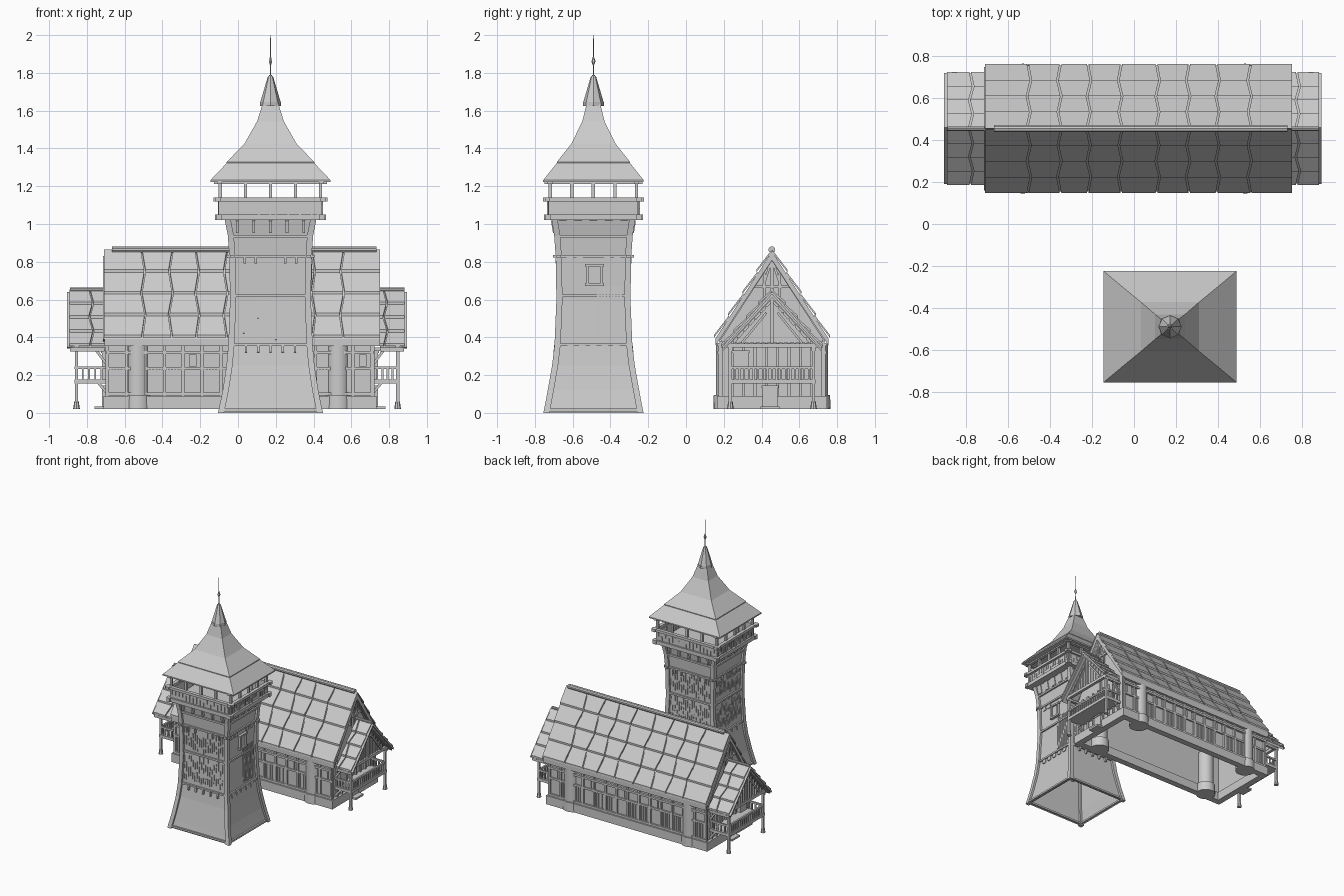
import bpy, bmesh, math, random
from mathutils import Vector, Matrix

if "Cube" in bpy.data.objects:
    bpy.data.objects.remove(bpy.data.objects["Cube"])

random.seed(4)


class Part:
    """Collects simple solids into one named object."""

    def __init__(self, name):
        self.name, self.bm = name, bmesh.new()

    def box(self, x0, x1, y0, y1, z0, z1):
        m = Matrix.Translation(((x0 + x1) / 2, (y0 + y1) / 2, (z0 + z1) / 2))
        m = m @ Matrix.Diagonal((abs(x1 - x0), abs(y1 - y0), abs(z1 - z0), 1))
        bmesh.ops.create_cube(self.bm, size=1, matrix=m)

    def beam(self, p, q, w, h=None):
        p, q = Vector(p), Vector(q)
        d = q - p
        m = Matrix.Translation((p + q) / 2) @ d.to_track_quat('Z', 'Y').to_matrix().to_4x4()
        bmesh.ops.create_cube(self.bm, size=1, matrix=m @ Matrix.Diagonal((w, h or w, d.length, 1)))

    def cone(self, p, q, r1, r2, n):
        p, q = Vector(p), Vector(q)
        d = q - p
        m = Matrix.Translation((p + q) / 2) @ d.to_track_quat('Z', 'Y').to_matrix().to_4x4()
        bmesh.ops.create_cone(self.bm, cap_ends=True, segments=n, radius1=r1, radius2=r2, depth=d.length, matrix=m)

    def loft(self, rings, caps=True):
        vs = [[self.bm.verts.new(p) for p in r] for r in rings]
        for a, b in zip(vs, vs[1:]):
            for i in range(len(a)):
                j = (i + 1) % len(a)
                self.bm.faces.new((a[i], a[j], b[j], b[i]))
        if caps:
            self.bm.faces.new(vs[0][::-1])
            self.bm.faces.new(vs[-1])

    def prism(self, yz, x0, x1):
        self.loft([[(x, y, z) for y, z in yz] for x in (x0, x1)])

    def done(self, smooth=False):
        bmesh.ops.recalc_face_normals(self.bm, faces=self.bm.faces)
        me = bpy.data.meshes.new(self.name)
        self.bm.to_mesh(me)
        ob = bpy.data.objects.new(self.name, me)
        bpy.context.collection.objects.link(ob)
        if smooth:
            bpy.context.view_layer.objects.active = ob
            ob.select_set(True)
            bpy.ops.object.shade_smooth_by_angle(angle=math.radians(35))
            ob.select_set(False)


# ---------------- tower ----------------
TX, TY = 0.172, -0.49
PROFILE = [(0, .262, .249), (.06, .249, .237), (.12, .237, .226), (.25, .217, .203), (.36, .207, .190),
           (.60, .198, .180), (.83, .202, .184), (.94, .210, .192), (1.02, .226, .205)]


def rect(hx, hy, z, cx=TX, cy=TY):
    return [(cx + a * hx, cy + b * hy, z) for a, b in ((-1, -1), (1, -1), (1, 1), (-1, 1))]


def half(z):
    for (z0, a0, b0), (z1, a1, b1) in zip(PROFILE, PROFILE[1:]):
        if z <= z1:
            t = (z - z0) / (z1 - z0)
            return a0 + t * (a1 - a0), b0 + t * (b1 - b0)
    return PROFILE[-1][1:]


def frame(part, hx, hy, z0, z1, t, over=0.0):
    for s in (-1, 1):
        part.box(TX - hx - over, TX + hx + over, TY + s * hy - t, TY + s * hy + t, z0, z1)
        part.box(TX + s * hx - t, TX + s * hx + t, TY - hy - over, TY + hy + over, z0, z1)


def on_face(part, face, u, z0, z1, w, d, hs=None):
    """Upright strip on one tower face; u runs along the face."""
    h0, h1 = hs or half(z0), hs or half(z1)
    s = 1 if face in 'RB' else -1
    if face in 'FB':
        part.beam((TX + u, TY + s * h0[1], z0), (TX + u, TY + s * h1[1], z1), w, d)
    else:
        part.beam((TX + s * h0[0], TY + u, z0), (TX + s * h1[0], TY + u, z1), d, w)


p = Part("tower_walls")
p.loft([rect(a, b, z) for z, a, b in PROFILE], caps=False)
p.done()

p = Part("tower_corner_posts")
for a in (-1, 1):
    for b in (-1, 1):
        p.loft([rect(.016, .016, z, TX + a * hx, TY + b * hy) for z, hx, hy in PROFILE])
p.done()

p = Part("tower_cross_beams")
for z, over in ((.015, 0), (.36, .01), (.62, 0), (.83, .03), (.935, 0)):
    frame(p, *half(z), z - .007, z + .007, .012, over)
p.done()

p = Part("tower_pegs")
for f in 'FBLR':
    k = .065 if f in 'FB' else .06
    for i in range(-2, 3):
        on_face(p, f, i * k, .32, .365, .012, .034)
        on_face(p, f, i * k * 1.35, .955, 1.02, .014, .04)
    for i in (-2.1, -1.2, 1.2, 2.1):
        on_face(p, f, i * k, .79, .835, .012, .034)
p.done()

p = Part("tower_planks")
for f in 'FBLR':
    w = .18 if f in 'FB' else .162
    n = 20
    for i in range(n):
        u = -w + 2 * w * i / (n - 1)
        if f == 'R':
            if .02 < u < .15:
                on_face(p, f, u, .385, .67, .007, .012)
            continue
        for z0, z1 in ((.385, .605), (.635, .815)):
            z = z0 + random.uniform(0, .05)
            while z < z1 - .03:
                e = min(z + random.uniform(.035, .08), z1)
                on_face(p, f, u, z, e, .007, .012)
                z = e + random.uniform(.015, .06)
p.done()

p = Part("tower_window")
xw = TX + half(.73)[0]
for y0, y1, z0, z1 in ((-.527, -.517, .675, .785), (-.453, -.443, .675, .785), (-.535, -.435, .775, .787), (-.535, -.435, .673, .687)):
    p.box(xw - .005, xw + .02, y0, y1, z0, z1)
p.box(xw, xw + .006, -.52, -.45, .685, .775)
p.done()

p = Part("lookout_platform")
p.box(TX - .27, TX + .27, TY - .24, TY + .24, 1.02, 1.04)
frame(p, .272, .24, 1.02, 1.05, .014, .022)
frame(p, .278, .243, 1.12, 1.14, .014, .024)
frame(p, .265, .235, 1.05, 1.12, .006)
for f in 'FBLR':
    w = .25 if f in 'FB' else .22
    for i in range(17):
        z0 = 1.05 + random.choice((0, .01, .03))
        on_face(p, f, -w + 2 * w * i / 16, z0, z0 + random.uniform(.03, .06), .008, .012, (.271, .241))
p.done()

p = Part("lookout_posts")
for i in (-1, -.5, 0, .5, 1):
    for s in (-1, 1):
        for x, y in ((i * .265, s * .228), (s * .265, i * .228)):
            p.box(TX + x - .009, TX + x + .009, TY + y - .009, TY + y + .009, 1.03, 1.23)
frame(p, .268, .23, 1.212, 1.228, .012, .03)
p.done()

# stepped pyramid roof tiers
p = Part("tower_roof")
for z0, a0, b0, z1, a1, b1 in ((1.232, .318, .266, 1.34, .215, .18), (1.328, .232, .194, 1.425, .138, .117),
                               (1.425, .138, .117, 1.545, .070, .058), (1.54, .072, .060, 1.635, .042, .036)):
    p.loft([rect(a0, b0, z0 - .01), rect(a0, b0, z0), rect(a1, b1, z1)])
p.done()

p = Part("tower_spire")
for z0, z1, r0, r1, n in ((1.625, 1.645, .056, .056, 8), (1.645, 1.78, .054, .014, 8), (1.78, 1.79, .011, .006, 8),
                          (1.78, 2.0, .003, .0015, 6), (1.84, 1.86, .003, .011, 6), (1.86, 1.89, .011, .002, 6)):
    p.cone((TX, TY, z0), (TX, TY, z1), r0, r1, n)
p.done()

# ---------------- long house ----------------
HY = 0.455


def roof(name, joints, dy, zr, ze, thick, rows=4):
    """Gable roof of lapped panels with wavering joints, over a plain underlay."""
    p = Part(name)
    x0, x1 = joints[0], joints[-1]
    for s in (-1, 1):
        p.prism([(HY, zr - .008), (HY + s * dy, ze - .008), (HY + s * dy, ze - thick), (HY, zr - thick - .01)], x0 + .006, x1 - .006)
        for j in range(len(joints) - 1):
            for r in range(rows):
                def pt(k, i, lift):
                    zig = 0 if k in (0, len(joints) - 1) else .011 * (-1) ** k * (1, -.6, 1, -.8, .6)[i]
                    gap = .004 if k == j else -.004
                    t = i / rows
                    return (joints[k] + zig + gap, HY + s * dy * t + s * lift * .6, zr + (ze - zr) * t + lift)
                top = [pt(j, r, .002), pt(j + 1, r, .002), pt(j + 1, r + 1, .012), pt(j, r + 1, .012)]
                p.loft([[(x, y, z - .014) for x, y, z in top], top])
    p.done()


roof("main_roof", [-.714, -.5, -.357, -.214, -.067, .114, .257, .4, .55, .757], .3, .862, .40, .045)
roof("porch_roof_left", [-.895, -.775, -.70], .262, .65, .355, .03)
roof("porch_roof_right", [.745, .782, .886], .262, .65, .355, .03)

p = Part("ridge_caps")
for x0, x1, z, r in ((-.667, .733, .864, .018), (-.89, -.70, .652, .011), (.74, .882, .652, .011)):
    p.cone((x0, HY, z), (x1, HY, z), r, r, 10)
p.done(True)

# stone plinth and thin outer walls
WX0, WX1, WY0, WY1 = -.69, .71, .185, .725
for name, g, t, z0, z1 in (("plinth", .022, .05, .02, .09), ("house_walls", 0, .02, .09, .40)):
    p = Part(name)
    p.box(WX0 - g, WX1 + g, WY0 - g, WY0 - g + t, z0, z1)
    p.box(WX0 - g, WX1 + g, WY1 + g - t, WY1 + g, z0, z1)
    p.box(WX0 - g, WX0 - g + t, WY0 - g + t, WY1 + g - t, z0, z1)
    p.box(WX1 + g - t, WX1 + g, WY0 - g + t, WY1 + g - t, z0, z1)
    p.done()

p = Part("round_pillars")
for x in (-.53, .53):
    for y in (.22, .69):
        p.cone((x, y, .02), (x, y, .095), .075, .073, 20)
        p.cone((x, y, .095), (x, y, .37), .062, .062, 20)
p.done(True)

# timber framing and shutter slats of the long walls
p = Part("long_wall_timbers")
for y, s in ((WY0, -1), (WY1, 1)):
    for z, d in ((.10, .014), (.235, .012), (.32, .018), (.362, .022)):
        p.box(WX0 - .01, WX1 + .01, y, y + s * d, z - .008, z + .008)
    for i in range(15):
        x = WX0 + (WX1 - WX0) * i / 14
        p.box(x - .008, x + .008, y, y + s * .013, .09, .37)
        if i < 14 and i % 3 != 1:
            for k in range(1, 6):
                p.box(x + k * .0165 - .003, x + k * .0165 + .003, y, y + s * .006, .11, .228)
        elif i < 14:
            p.box(x + .03, x + .07, y, y + s * .008, .245, .31)
p.done()

# gables and porches at both ends
for side, d, xw, xp, xr in (("left", -1, WX0, -.855, -.89), ("right", 1, WX1, .845, .88)):
    p = Part("main_gable_" + side)
    p.prism([(HY - .27, .39), (HY + .27, .39), (HY, .82)], xw - d * .02, xw)
    p.done()

    p = Part("gable_timbers_" + side)
    for s in (-1, 1):
        p.beam((xw + d * .015, HY + s * .285, .385), (xw + d * .015, HY, .825), .022)
        p.beam((xw + d * .004, HY + s * .05, .66), (xw + d * .004, HY + s * .005, .80), .012)
        p.box(xw, xw + d * .012, HY + s * .04 - .006, HY + s * .04 + .006, .6, .74)
        p.beam((xp, HY + s * .24, .36), (xp, HY, .62), .022)
        p.beam((xp + d * .006, HY + s * .16, .37), (xp + d * .006, HY + s * .03, .53), .012)
        p.beam((xr, HY + s * .26, .345), (xr, HY, .637), .03, .012)
    for x in (xw + d * .004, xp):
        p.box(x - .008, x + .008, HY - .008, HY + .008, .37, .62 if x == xp else .82)
    p.box(xw, xw + d * .014, HY - .1, HY + .1, .66, .674)
    for i in range(-6, 7):
        y = HY + i * .03
        p.box(xp - .012, xp + .002, y - .004, y + .004, .36, .60 - abs(i) * .033)
    for i in range(10):
        y = WY0 + (WY1 - WY0) * i / 9
        p.box(xw, xw + d * .012, y - .007, y + .007, .09, .38)
    p.prism([(HY - .2, .37), (HY + .2, .37), (HY, .59)], xp - d * .012, xp - d * .004)
    p.done()

    p = Part("porch_" + side)
    ya, yb = .235, .675
    p.box(xw, xp + d * .01, ya - .01, yb + .01, .155, .178)
    p.box(xp - .012, xp + .012, HY - .27, HY + .27, .345, .368)
    for y in (ya, yb):
        p.box(xp - .009, xp + .009, y - .009, y + .009, .05, .35)
        p.cone((xp, y, .02), (xp, y, .06), .018, .012, 8)
        p.box(xw, xp + d * .015, y - .01, y + .01, .328, .345)
        p.box(xw, xp + d * .01, y - .007, y + .007, .232, .246)
        p.beam((xw, y, .25), (xw + d * .06, y, .33), .014)
        p.beam((xw, y, .10), (xw + d * .05, y, .16), .014)
        for i in range(1, 5):
            x = xw + (xp - xw) * i / 5
            p.box(x - .005, x + .005, y - .005, y + .005, .175, .235)
    p.box(xp - .007, xp + .007, ya, yb, .232, .246)
    for i in range(1, 18):
        y = ya + (yb - ya) * i / 18
        p.box(xp - .005, xp + .005, y - .005, y + .005, .175, .235)
    p.done()

    # door onto the porch and the small lower door with its step
    p = Part("end_doors_" + side)
    for y0, y1, z0, z1 in ((.25, .33, .178, .33), (.405, .485, .02, .145)):
        p.box(xw, xw + d * .03, y0, y1, z0, z1)
        p.box(xw, xw + d * .036, y0 - .006, y1 + .006, z1 - .012, z1)
    p.box(xw, xw + d * .07, .395, .495, .02, .035)
    p.done()
